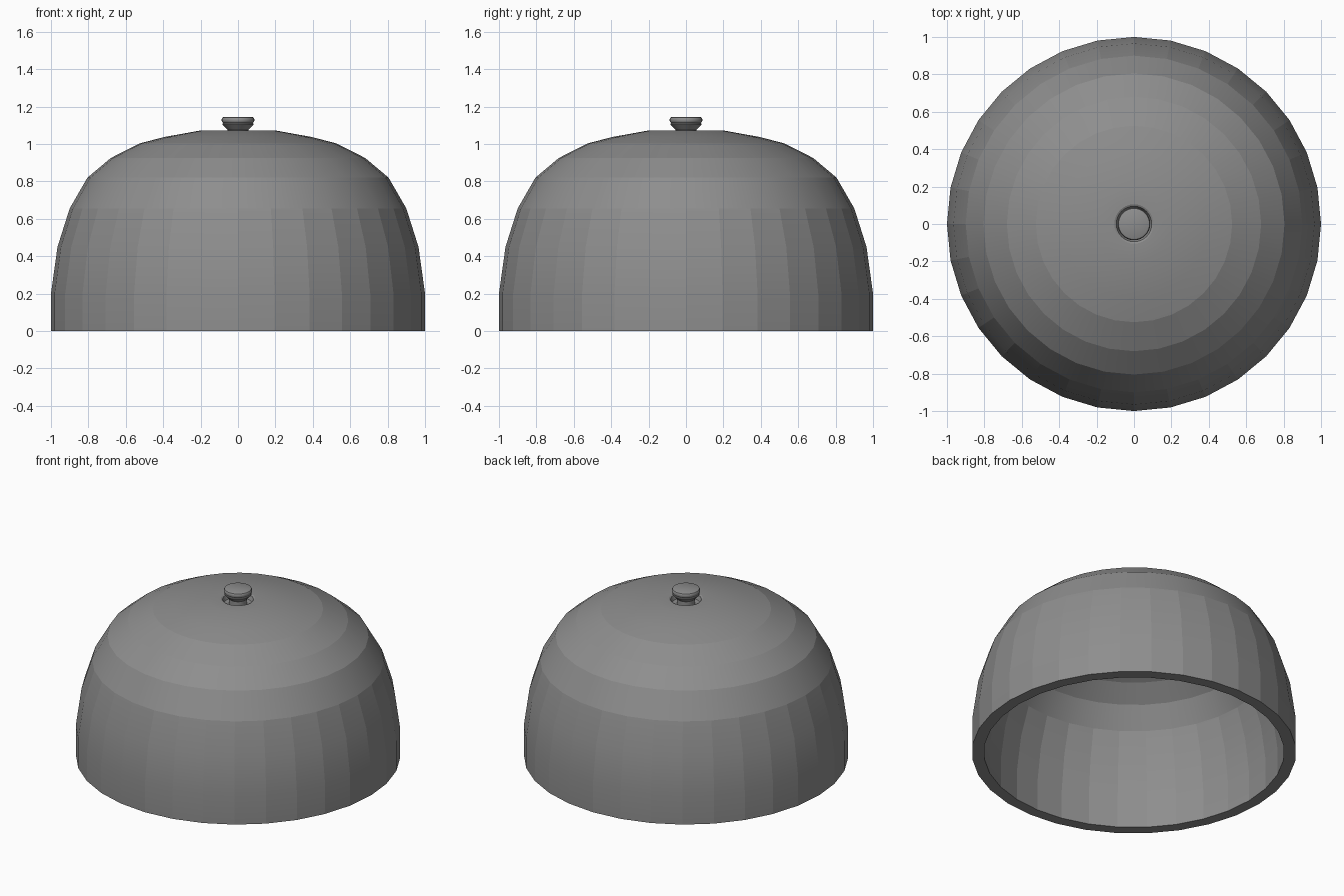
import bpy, bmesh, math

if "Cube" in bpy.data.objects:
    bpy.data.objects.remove(bpy.data.objects["Cube"])

# Dark grey finish shared by both parts
grey = bpy.data.materials.new("dark_grey")
grey.diffuse_color = (0.27, 0.27, 0.27, 1)
grey.use_nodes = True
grey.node_tree.nodes["Principled BSDF"].inputs["Base Color"].default_value = grey.diffuse_color

def lathe(name, profile, sides, angle, closed=False):
    """Spin (radius, z) points around z; radius 0 becomes a single pole vertex."""
    bm = bmesh.new()
    rings = []
    for r, z in profile:
        if r == 0:
            rings.append([bm.verts.new((0, 0, z))] * sides)
        else:
            rings.append([bm.verts.new((r * math.cos(2 * math.pi * i / sides),
                                        r * math.sin(2 * math.pi * i / sides), z))
                          for i in range(sides)])
    pairs = list(zip(rings, rings[1:]))
    if closed and profile[0][0] and profile[-1][0]:
        pairs.append((rings[-1], rings[0]))
    for a, b in pairs:
        for i in range(sides):
            j = (i + 1) % sides
            quad = list(dict.fromkeys((a[i], a[j], b[j], b[i])))
            if len(quad) > 2:
                bm.faces.new(quad)
    bmesh.ops.recalc_face_normals(bm, faces=bm.faces[:])
    mesh = bpy.data.meshes.new(name)
    bm.to_mesh(mesh)
    bm.free()
    mesh.materials.append(grey)
    obj = bpy.data.objects.new(name, mesh)
    bpy.context.collection.objects.link(obj)
    bpy.ops.object.select_all(action='DESELECT')
    obj.select_set(True)
    bpy.context.view_layer.objects.active = obj
    bpy.ops.object.shade_smooth_by_angle(angle=math.radians(angle))
    return obj

# Hollow dome: outer wall and the recess around the knob, then the inner wall
outer = [(1.0, 0), (1.0, 0.2), (0.965, 0.45), (0.9, 0.655), (0.805, 0.82),
         (0.68, 0.925), (0.525, 1.003), (0.395, 1.037), (0.195, 1.073)]
recess = [(0.105, 1.073), (0.095, 1.068), (0.085, 1.04), (0, 1.035)]
inner = [(0, 1.0), (0.19, 1.0), (0.38, 0.968), (0.5, 0.935), (0.64, 0.865),
         (0.75, 0.77), (0.833, 0.63), (0.893, 0.435), (0.926, 0.2), (0.926, 0)]
lathe("dome_shell", outer + recess + inner, 32, 10.5, closed=True)

# Flared knob standing in the recess, with a fine groove under its rounded cap
lathe("top_knob", [(0, 1.03), (0.055, 1.03), (0.055, 1.075), (0.083, 1.103),
                   (0.083, 1.109), (0.079, 1.112), (0.084, 1.116),
                   (0.087, 1.122), (0.087, 1.134), (0.083, 1.141),
                   (0.075, 1.145), (0, 1.145)], 32, 30)
